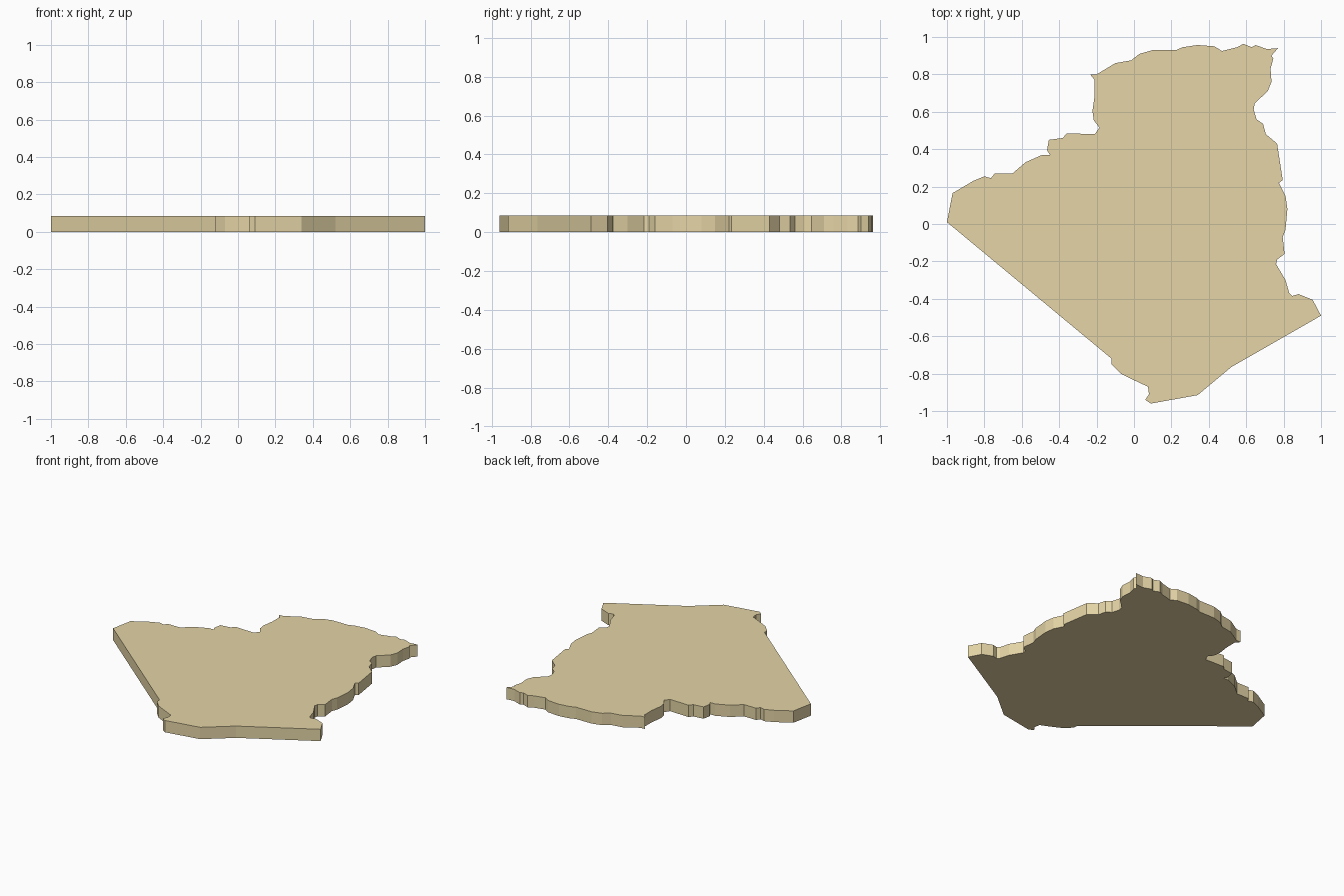
import bpy, bmesh

HEIGHT = 0.085

# Outline of the slab, clockwise from the west corner, one run per side
north_west = [(-1, .01), (-.97, .165), (-.86, .23), (-.8, .255), (-.765, .245),
              (-.745, .27), (-.65, .27), (-.58, .33), (-.49, .37), (-.45, .37),
              (-.465, .395), (-.455, .45), (-.38, .46), (-.36, .485), (-.21, .48),
              (-.185, .515), (-.215, .555), (-.222, .605), (-.21, .69), (-.21, .77)]
north = [(-.235, .8), (-.2, .8), (-.1, .86), (-.015, .875), (.03, .91), (.1, .93),
         (.225, .93), (.26, .945), (.34, .957), (.43, .95), (.47, .925), (.55, .945),
         (.585, .963), (.63, .945), (.65, .957), (.71, .935), (.77, .94)]
east = [(.735, .9), (.745, .885), (.73, .83), (.735, .76), (.715, .71), (.645, .645),
        (.64, .61), (.655, .56), (.69, .535), (.705, .48), (.765, .43), (.795, .235),
        (.775, .22), (.81, .15), (.82, .08), (.81, -.03), (.795, -.07), (.805, -.16),
        (.765, -.19), (.76, -.215), (.81, -.3), (.83, -.37), (.845, -.385),
        (.88, -.375), (.955, -.405)]
south = [(1, -.49), (.52, -.765), (.34, -.915), (.09, -.96), (.06, -.94), (.08, -.91),
         (.075, -.87), (0, -.835), (-.07, -.8), (-.12, -.75), (-.12, -.72)]

# Flat outline extruded straight up into a slab
bm = bmesh.new()
base = bm.faces.new([bm.verts.new((x, y, 0)) for x, y in north_west + north + east + south])
top = bmesh.ops.extrude_face_region(bm, geom=[base], use_keep_orig=True)
bmesh.ops.translate(bm, vec=(0, 0, HEIGHT),
                    verts=[v for v in top["geom"] if isinstance(v, bmesh.types.BMVert)])
bmesh.ops.recalc_face_normals(bm, faces=bm.faces)

mesh = bpy.data.meshes.new("map_slab")
bm.to_mesh(mesh)
bm.free()
slab = bpy.data.objects.new("map_slab", mesh)
bpy.context.collection.objects.link(slab)

# Sand colour
sand = bpy.data.materials.new("sand")
sand.diffuse_color = (0.78, 0.66, 0.38, 1)
mesh.materials.append(sand)
